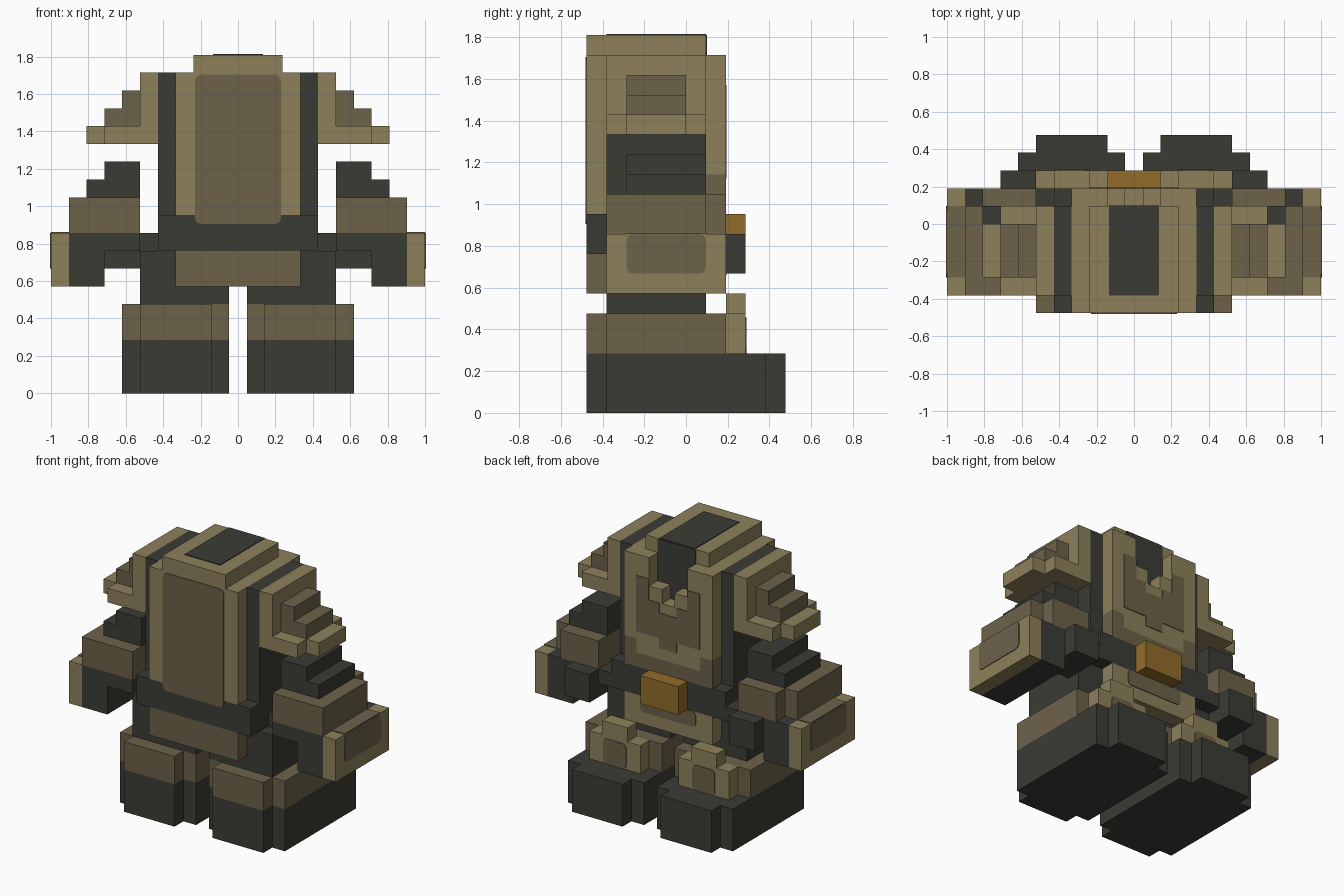
import bpy, bmesh
from mathutils import Vector

if "Cube" in bpy.data.objects:
    bpy.data.objects.remove(bpy.data.objects["Cube"])

U = 2 / 21          # block size
T = 0.05            # plate thickness in blocks


def material(name, rgb):
    m = bpy.data.materials.new(name)
    lin = [((c / 255 + 0.055) / 1.055) ** 2.4 for c in rgb]
    m.diffuse_color = (*lin, 1)
    m.use_nodes = True
    m.node_tree.nodes["Principled BSDF"].inputs["Base Color"].default_value = m.diffuse_color
    return m


TAN = material("tan", (141, 129, 91))
BROWN = material("brown", (109, 98, 74))
BLACK = material("charcoal", (59, 59, 53))
ORANGE = material("amber", (147, 108, 42))


def part(name, mat, boxes, mirror=False, round_axis=None):
    """Blocks given as (x0, x1, y0, y1, z0, z1); optional mirrored copy and rounded corners."""
    bm = bmesh.new()
    for b in boxes:
        sides = [b]
        if mirror:
            sides.append((-b[1], -b[0], *b[2:]))
        for x0, x1, y0, y1, z0, z1 in sides:
            vs = bmesh.ops.create_cube(bm, size=1)["verts"]
            for v in vs:
                v.co = Vector(((x0 + x1) / 2 + v.co.x * (x1 - x0),
                               (y0 + y1) / 2 + v.co.y * (y1 - y0),
                               (z0 + z1) / 2 + v.co.z * (z1 - z0))) * U
    if round_axis is not None:
        edges = [e for e in bm.edges
                 if abs((e.verts[0].co - e.verts[1].co).normalized()[round_axis]) > 0.9]
        bmesh.ops.bevel(bm, geom=edges, offset=0.3 * U, segments=2, profile=0.5, affect='EDGES')
    me = bpy.data.meshes.new(name)
    bm.to_mesh(me)
    bm.free()
    me.materials.append(mat)
    ob = bpy.data.objects.new(name, me)
    bpy.context.collection.objects.link(ob)
    return ob


# Boots with notched corners, and their upper cuffs
part("boots", BLACK, [(0.5, 6.5, -4, 4, 0, 3), (1.5, 5.5, -5, -4, 0, 3),
                      (1.5, 5.5, 4, 5, 0, 3)], True)
part("boot_cuffs", BROWN, [(0.5, 6.5, -4, 2, 3, 5), (1.5, 5.5, -5, -4, 3, 5)], True)
part("knee_guards", TAN, [(1.5, 5.5, 2, 3, 3, 5), (2.5, 4.5, 2, 3, 5, 6)], True)
part("knee_patches", BROWN, [(2.6, 4.4, 3, 3 + T, 3, 4.8)], True, 1)

# Legs and hanging flaps
part("legs", BLACK, [(0.5, 5.5, -4, 1, 5, 8)], True)
part("rear_flap", BROWN, [(-3.5, 3.5, -5, -4, 6, 8)])
part("front_flap", TAN, [(-3.5, 3.5, 1, 2, 6, 8)])
part("hip_filler", BLACK, [(-0.5, 0.5, -4, 1, 6, 8)])
part("flap_patch", BROWN, [(-2.2, 2.2, 2, 2 + T, 6.9, 8)], False, 1)

# Belt, side links and buckle
part("belt", BLACK, [(-4.5, 4.5, -5, 2, 8, 10)])
part("belt_links", BLACK, [(4.5, 5.5, -3, 2, 8, 9)], True)
part("buckle", ORANGE, [(-1.5, 1.5, 2, 3, 8, 10)])

# Torso, straps and top slab
part("torso", TAN, [(-3.5, 3.5, -5, 1, 10, 18)])
part("straps", BLACK, [(3.5, 4.5, -4, 1, 10, 18)], True)
part("back_panel", BROWN, [(-2.4, 2.4, -5 - T, -5, 9.5, 17.9)], False, 1)
part("top_slab", TAN, [(-2.5, 2.5, -5, 1, 18, 19)])
part("top_panel", BLACK, [(-1.4, 1.4, -4, 1, 19, 19 + T)])
part("neck_opening", BLACK, [(-1.5, 1.5, 1, 1 + T, 15, 19)])

# Chest plate stepped around the neck opening
part("chest_sides", TAN, [(2.5, 3.5, 1, 2, 12, 18), (1.5, 2.5, 1, 2, 11, 18),
                          (0.5, 1.5, 1, 2, 11, 16)], True)
part("chest_middle", TAN, [(-0.5, 0.5, 1, 2, 11, 15)])
part("chest_hem", BROWN, [(2.5, 3.5, 1, 2, 10, 12)], True)
part("chest_hem_middle", BROWN, [(-2.5, 2.5, 1, 2, 10, 11)])
part("chest_patch_sides", BROWN, [(1.5, 2.5, 2, 2 + T, 12.5, 16.5),
                                  (0.7, 1.5, 2, 2 + T, 12.5, 15)], True)
part("chest_patch_middle", BROWN, [(-0.7, 0.7, 2, 2 + T, 11.8, 14.3)])

# Shoulder guards with stepped ridges
part("shoulder_guards", TAN, [(4.5, 5.5, -4, 1, 14, 18), (5.5, 7.5, -4, 1, 14, 15),
                              (7.5, 8.5, -3, 0, 14, 15)], True)
part("shoulder_ridges", BROWN, [(5.5, 6.5, -3, 0, 15, 17), (6.5, 7.5, -3, 0, 15, 16)], True)

# Arms, forearms and hands
part("upper_arms", BLACK, [(5.5, 7.5, -3, 1, 11, 13), (7.5, 8.5, -3, 1, 11, 12)], True)
part("forearm_bands", BROWN, [(5.5, 8.5, -4, 2, 9, 11), (8.5, 9.5, -4, 1, 9, 11)], True)
part("forearms", BLACK, [(7.5, 9.5, -4, 2, 6, 9), (5.5, 7.5, -4, 2, 8, 9)], True)
part("hands", BLACK, [(5.5, 7.5, 0, 2, 7, 8), (5.5, 7.5, 2, 3, 7, 9)], True)

# Outer wrist plates with inset patches on the side and top
part("wrist_plates", TAN, [(9.5, 10.5, -4, 2, 6, 9)], True)
part("wrist_patches", BROWN, [(10.5, 10.5 + T, -3, 1, 7, 9)], True, 0)
part("wrist_tops", BROWN, [(9.5, 10.5, -3, 1, 9, 9 + T)], True)
